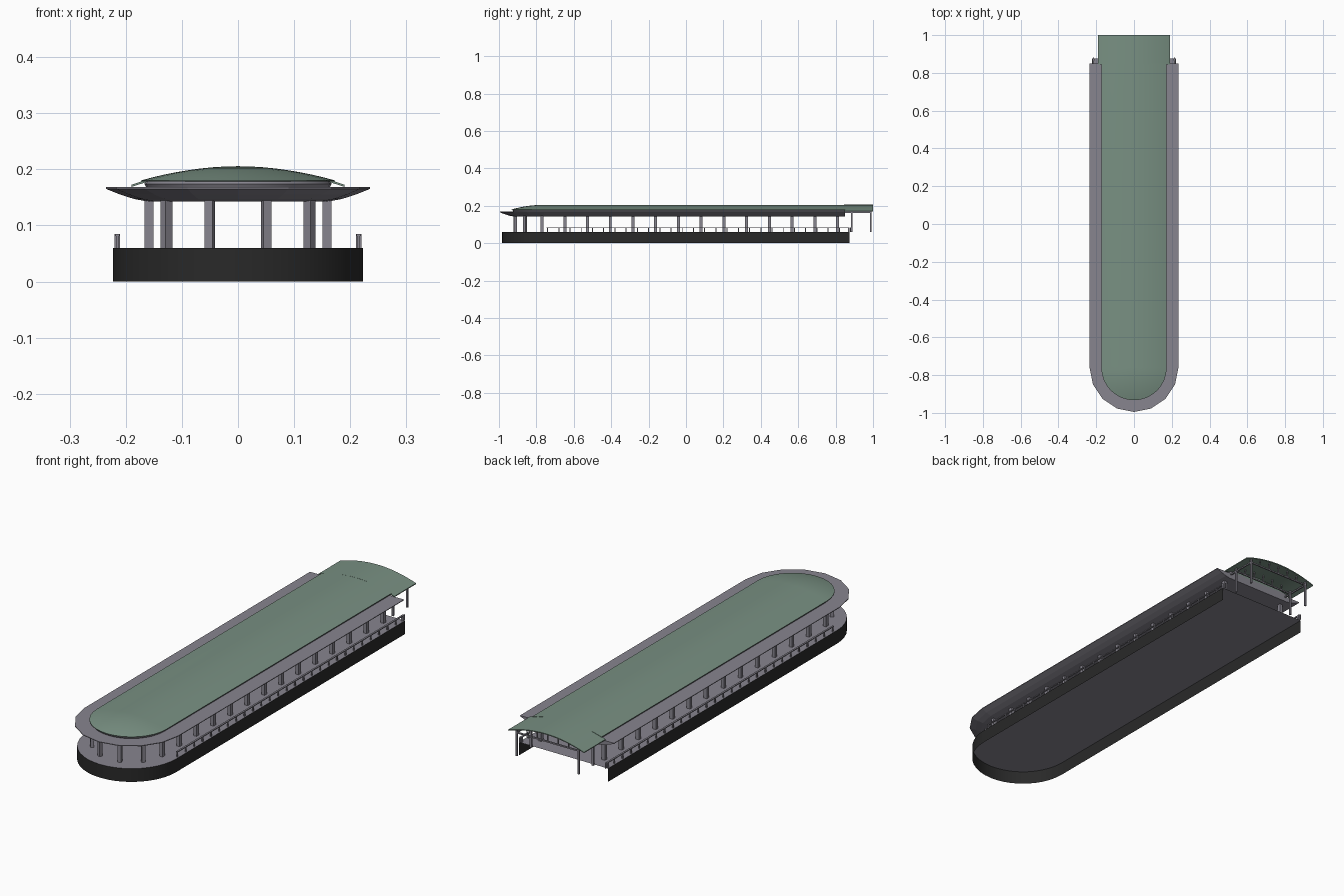
import bpy, bmesh, math
from mathutils import Matrix, Vector

if "Cube" in bpy.data.objects:
    bpy.data.objects.remove(bpy.data.objects["Cube"])

def material(name, rgb):
    m = bpy.data.materials.new(name)
    m.diffuse_color = (*rgb, 1)
    m.use_nodes = True
    m.node_tree.nodes["Principled BSDF"].inputs["Base Color"].default_value = m.diffuse_color
    return m

GREEN = material("weathered green", (0.19, 0.28, 0.225))
GREY = material("warm grey", (0.245, 0.235, 0.275))
DARK = material("charcoal", (0.022, 0.022, 0.022))

TIP = -0.76          # centre of the rounded front end


def finish(name, bm, mat, smooth=False):
    me = bpy.data.meshes.new(name)
    bm.to_mesh(me)
    bm.free()
    me.materials.append(mat)
    ob = bpy.data.objects.new(name, me)
    bpy.context.collection.objects.link(ob)
    if smooth:
        bpy.ops.object.select_all(action='DESELECT')
        ob.select_set(True)
        bpy.context.view_layer.objects.active = ob
        bpy.ops.object.shade_smooth_by_angle(angle=math.radians(25))
    return ob


def outline(r, n, back):
    """Long plan shape: square at the back, half circle at the front."""
    pts = [(r, back)]
    for i in range(n + 1):
        a = math.pi * i / n
        pts.append((r * math.cos(a), TIP - r * math.sin(a)))
    pts.append((-r, back))
    return pts


def loft(name, profile, n, back, mat, smooth=False):
    """Closed solid through outlines given as (half width, height)."""
    bm = bmesh.new()
    rings = [[bm.verts.new((x, y, z)) for x, y in outline(r, n, back)]
             for r, z in profile]
    for a, b in zip(rings, rings[1:]):
        for i in range(len(a)):
            j = (i + 1) % len(a)
            bm.faces.new((a[i], a[j], b[j], b[i]))
    bm.faces.new(rings[0])
    bm.faces.new(rings[-1])
    bmesh.ops.recalc_face_normals(bm, faces=bm.faces)
    return finish(name, bm, mat, smooth)


def box(bm, lo, hi, turn=0):
    lo, hi = Vector(lo), Vector(hi)
    size = hi - lo
    bmesh.ops.create_cube(bm, size=1, matrix=Matrix.Translation((lo + hi) / 2)
                          @ Matrix.Rotation(turn, 4, 'Z')
                          @ Matrix.Diagonal((*size, 1)))


def post(bm, x, y, z0, z1, w, turn=0):
    box(bm, (x - w / 2, y - w / 2, z0), (x + w / 2, y + w / 2, z1), turn)


# base skirt: open underneath and at the back
base = outline(0.223, 20, 0.875)
bm = bmesh.new()
low = [bm.verts.new((x, y, 0)) for x, y in base]
top = [bm.verts.new((x, y, 0.06)) for x, y in base]
for i in range(len(base) - 1):
    bm.faces.new((low[i + 1], low[i], top[i], top[i + 1]))
bmesh.ops.reverse_faces(bm, faces=[f for f in bm.faces
                        if f.normal.dot(f.calc_center_median() - Vector((0, -0.5, 0.03))) < 0])
finish("base_skirt", bm, DARK, True)

# deck
bm = bmesh.new()
f = bm.faces.new([bm.verts.new((x, y, 0.06)) for x, y in base])
f.normal_update()
if f.normal.z < 0:
    f.normal_flip()
finish("deck", bm, GREY)

# brim roof with flared underside, and band above it
loft("brim_roof", [(0.163, 0.143), (0.185, 0.147), (0.21, 0.155),
                   (0.235, 0.165), (0.235, 0.168)], 8, 0.85, GREY)
loft("roof_band", [(0.163, 0.167), (0.167, 0.174), (0.162, 0.181)], 16, 0.85, GREY, True)

# main vaulted roof
R = 0.173
loft("main_roof", [(R, 0.178)] + [(R * k, 0.180 + 0.025 * (1 - k * k))
     for k in (1, 0.9, 0.78, 0.65, 0.5, 0.34, 0.18, 0.03)], 16, 0.85, GREEN, True)

# back canopy: thin arched shell
N = 16
bm = bmesh.new()
def arch(x):
    return 0.2055 - 0.033 * (x / 0.19) ** 2
rows = []
for y in (0.845, 1.0):
    up = [(-0.19 + 0.38 * i / N) for i in range(N + 1)]
    rows.append([bm.verts.new((x, y, arch(x))) for x in up]
                + [bm.verts.new((x, y, arch(x) - 0.004)) for x in reversed(up)])
for i in range(len(rows[0])):
    j = (i + 1) % len(rows[0])
    bm.faces.new((rows[0][i], rows[0][j], rows[1][j], rows[1][i]))
for r in rows:
    for i in range(N):
        bm.faces.new((r[i], r[i + 1], r[2 * N - i], r[2 * N + 1 - i]))
bmesh.ops.recalc_face_normals(bm, faces=bm.faces)
finish("back_canopy", bm, GREEN, True)

# canopy posts, beams and gable bars
bm = bmesh.new()
for y in (0.885, 0.987):
    box(bm, (-0.158, y - 0.003, 0.162), (0.158, y + 0.003, 0.168))
    for x in (-0.155, 0.155):
        post(bm, x, y, 0.06, arch(x) - 0.003, 0.008)
    for i in range(-2, 3):
        x = i * 0.052
        post(bm, x, y, 0.165, arch(x) - 0.003, 0.004)
for x in (-0.155, 0.155):
    box(bm, (x - 0.003, 0.85, 0.162), (x + 0.003, 0.99, 0.168))
finish("canopy_frame", bm, GREY)

# columns along both sides and around the rounded front
bm = bmesh.new()
for s in (-1, 1):
    for k in range(14):
        post(bm, s * 0.159, 0.81 - 0.1215 * k, 0.06, 0.146, 0.016)
    for deg in (38, 72):
        a = math.radians(deg)
        post(bm, s * 0.162 * math.cos(a), TIP - 0.162 * math.sin(a),
             0.06, 0.146, 0.015, -s * a)
finish("columns", bm, GREY)

# side railings
bm = bmesh.new()
for s in (-1, 1):
    for k in range(28):
        post(bm, s * 0.215, -0.74 + 0.06 * k, 0.06, 0.084, 0.005)
    post(bm, s * 0.215, 0.87, 0.06, 0.085, 0.01)
    box(bm, (s * 0.215 - 0.004, -0.745, 0.081), (s * 0.215 + 0.004, 0.872, 0.085))
finish("side_railings", bm, GREY)
